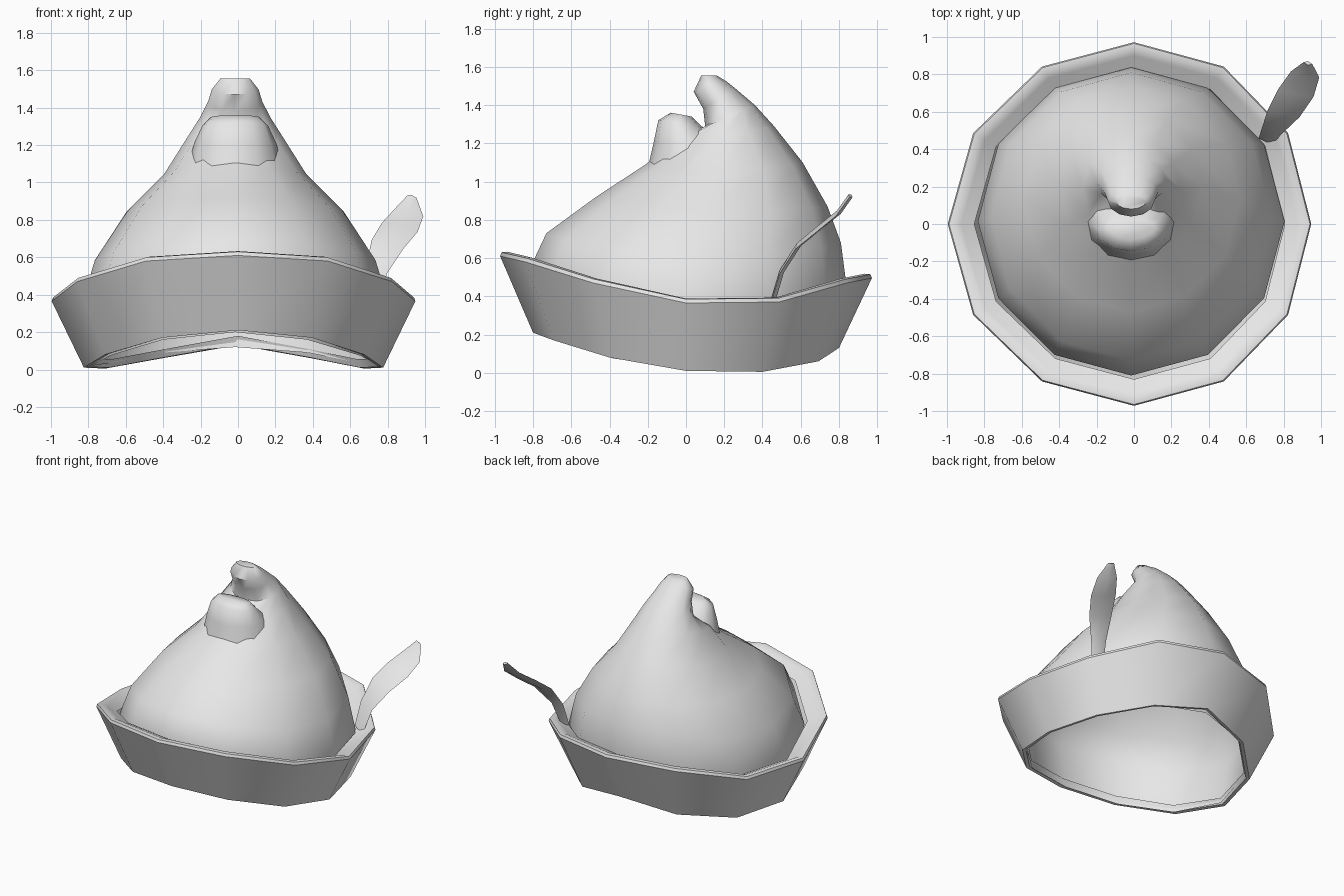
import bpy
import bmesh
from math import sin, cos, pi, radians
from mathutils import Vector

if "Cube" in bpy.data.objects:
    bpy.data.objects.remove(bpy.data.objects["Cube"], do_unlink=True)

SIDES = 12

felt = bpy.data.materials.new("plain_grey_felt")
felt.use_nodes = True
felt.diffuse_color = (0.8, 0.8, 0.8, 1)
felt.node_tree.nodes["Principled BSDF"].inputs["Base Color"].default_value = (0.8, 0.8, 0.8, 1)


def loft(name, rings, cap_start=False, cap_end=False, angle=45):
    """Skin a list of closed rings that share one point count."""
    bm = bmesh.new()
    loops = [[bm.verts.new(p) for p in ring] for ring in rings]
    n = len(loops[0])
    for a, b in zip(loops, loops[1:]):
        for i in range(n):
            j = (i + 1) % n
            bm.faces.new((a[i], a[j], b[j], b[i]))
    if cap_start:
        bm.faces.new(loops[0][::-1])
    if cap_end:
        bm.faces.new(loops[-1])
    bmesh.ops.recalc_face_normals(bm, faces=bm.faces)
    mesh = bpy.data.meshes.new(name)
    bm.to_mesh(mesh)
    bm.free()
    obj = bpy.data.objects.new(name, mesh)
    bpy.context.collection.objects.link(obj)
    mesh.materials.append(felt)
    bpy.ops.object.select_all(action="DESELECT")
    obj.select_set(True)
    bpy.context.view_layer.objects.active = obj
    bpy.ops.object.shade_smooth_by_angle(angle=radians(angle))
    return obj


def tilted_ring(front_y, front_z, back_y, back_z, half_width, sag=0):
    """Oval through a front and a back point, with its sides lowered by sag."""
    ring = []
    for i in range(SIDES):
        a = 2 * pi * i / SIDES
        t = (1 - cos(a)) / 2
        y = front_y + (back_y - front_y) * t
        z = front_z + (back_z - front_z) * t - sag * sin(a) ** 2
        ring.append((half_width * sin(a) - 0.015, y, z))
    return ring


# Crown, leaning back to the tall rear peak
crown = [
    (-.76, .20, .76, .12, .77, .14),
    (-.81, .56, .84, .45, .82, .15),
    (-.73, .73, .81, .68, .75, .12),
    (-.47, .92, .74, .87, .58, .05),
    (-.21, 1.09, .61, 1.10, .38, .05),
    (-.08, 1.20, .46, 1.29, .26, .01),
    (.10, 1.29, .36, 1.40, .19),
    (.09, 1.38, .26, 1.485, .145),
    (.04, 1.47, .21, 1.525, .125),
    (.08, 1.555, .16, 1.555, .08),
]
loft("crown", [tilted_ring(*r) for r in crown], cap_end=True, angle=50)

# Folded lobe in front of the peak
lobe = [
    (-.20, 1.07, .25, 1.10, .25),
    (-.17, 1.20, .18, 1.22, .22),
    (-.145, 1.32, .08, 1.29, .175),
    (-.08, 1.36, .03, 1.34, .13),
]
loft("front_fold", [tilted_ring(*r) for r in lobe], cap_end=True, angle=50)

# Turned-up brim: edge heights from front to back, mirrored to both sides
top_z = [.63, .60, .49, .385, .39, .49, .515]
low_z = [.21, .17, .08, .01, .005, .06, .13]
# Profile: radius, whether it follows the upper edge, height offset
profile = [
    (.76, False, .05), (.775, False, .005), (.80, False, 0),
    (.972, True, -.02), (.965, True, 0), (.935, True, .003),
    (.90, True, -.015), (.83, True, -.05),
]
brim = []
for radius, upper, offset in profile:
    ring = []
    for i in range(SIDES):
        a = 2 * pi * i / SIDES
        k = min(i, SIDES - i)
        z = (top_z if upper else low_z)[k] + offset
        ring.append((radius * sin(a) - .024 * sin(a) ** 2, -radius * cos(a), z))
    brim.append(ring)
loft("brim", brim, angle=40)

# Curved feather tucked into the brim: centre point and half width
feather = [
    ((.71, .45, .36), .045), ((.74, .50, .53), .06),
    ((.80, .59, .67), .09), ((.865, .70, .76), .10),
    ((.915, .80, .84), .08), ((.93, .86, .925), .025),
]
across = Vector((.93, -.2, -.25)).normalized()
rings = []
for i, (point, half) in enumerate(feather):
    ahead = Vector(feather[min(i + 1, len(feather) - 1)][0])
    behind = Vector(feather[max(i - 1, 0)][0])
    normal = across.cross(ahead - behind).normalized() * .013
    c = Vector(point)
    rings.append([c - across * half, c + normal, c + across * half, c - normal])
loft("feather", rings, cap_start=True, cap_end=True, angle=40)
